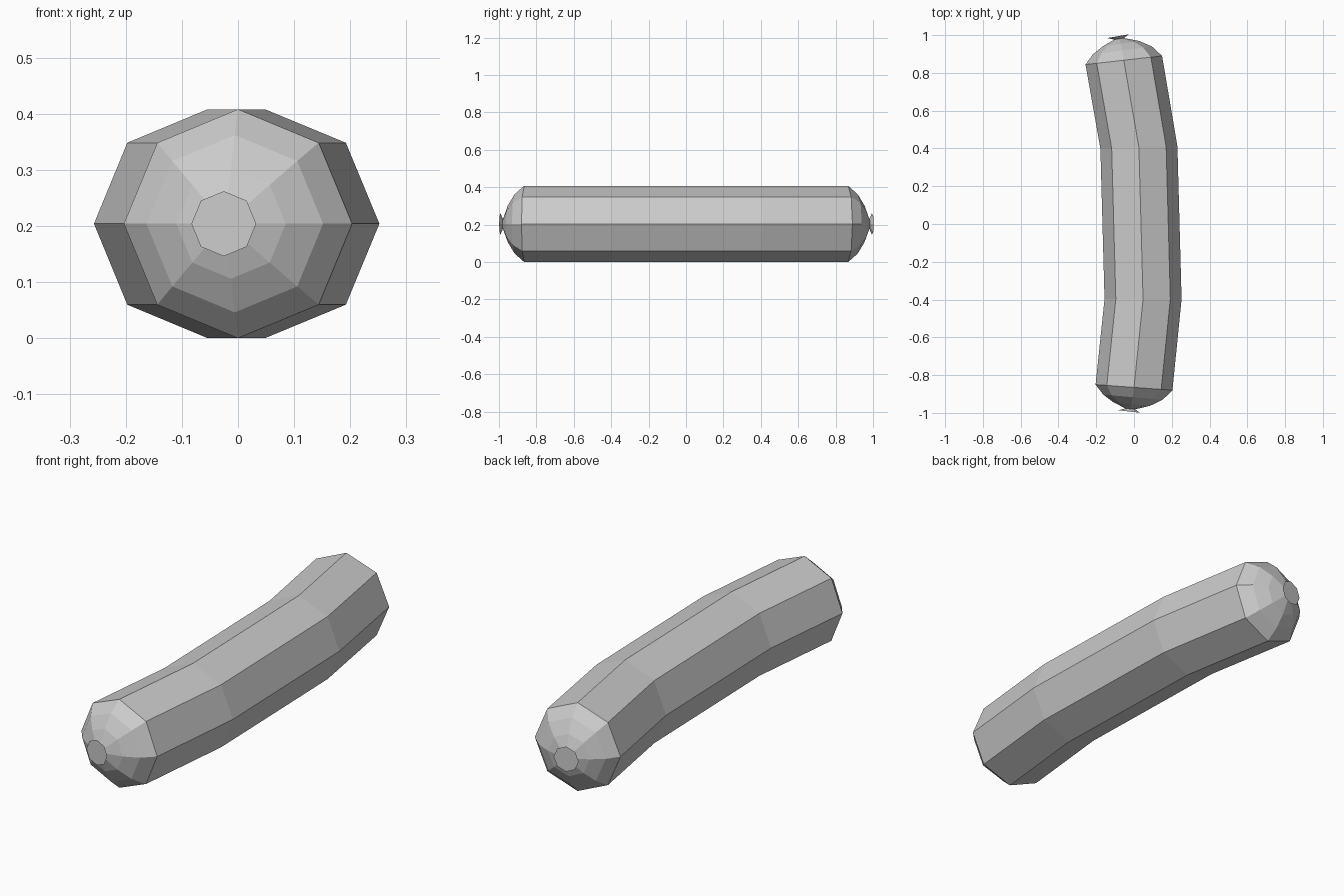
import bpy, bmesh, math
from mathutils import Matrix, Vector

cube = bpy.data.objects.get("Cube")
if cube:
    bpy.data.objects.remove(cube)

SIDES, R = 8, 0.204

skin = bpy.data.materials.new("plain grey skin")
skin.use_nodes = True
grey = (0.6, 0.6, 0.6, 1)
skin.diffuse_color = grey
skin.node_tree.nodes["Principled BSDF"].inputs["Base Color"].default_value = grey

# Profile of a rounded end with a tied-off tip: (distance, radius, sideways drift)
CAP = [(0.052, 0.158, 0.002), (0.088, 0.098, 0.006),
       (0.114, 0.026, 0.012), (0.128, 0.058, 0.016)]


def cap_rings(x, y, tilt, sign):
    """Rings of one end, from the body outwards."""
    rings = []
    for dist, radius, drift in CAP:
        cx = x - dist * math.sin(abs(tilt)) - drift
        cy = y + sign * dist * math.cos(tilt)
        rings.append((cx, cy, radius, tilt * (1 + dist * 4)))
    return rings


# Bent body: centre x, centre y, radius, tilt about z
body = [(0, -0.865, R, -0.073), (0.048, -0.398, R, 0.0),
        (0.026, 0.405, R, 0.03), (-0.054, 0.867, R, 0.112)]
front = cap_rings(0, -0.865, -0.073, -1)
back = cap_rings(-0.054, 0.867, 0.112, 1)
rings = front[::-1] + body + back

# Loft the rings into one closed skin
bm = bmesh.new()
loops = []
for cx, cy, radius, tilt in rings:
    turn = Matrix.Rotation(tilt, 3, "Z")
    loop = []
    for i in range(SIDES):
        a = math.tau * i / SIDES
        p = turn @ Vector((radius * math.cos(a), 0, radius * math.sin(a)))
        loop.append(bm.verts.new(p + Vector((cx, cy, R))))
    loops.append(loop)
for a, b in zip(loops, loops[1:]):
    for i in range(SIDES):
        j = (i + 1) % SIDES
        bm.faces.new((a[i], a[j], b[j], b[i]))
bm.faces.new(loops[0])
bm.faces.new(loops[-1])
bmesh.ops.recalc_face_normals(bm, faces=bm.faces)

mesh = bpy.data.meshes.new("sausage")
bm.to_mesh(mesh)
bm.free()
mesh.materials.append(skin)
sausage = bpy.data.objects.new("sausage", mesh)
bpy.context.collection.objects.link(sausage)
